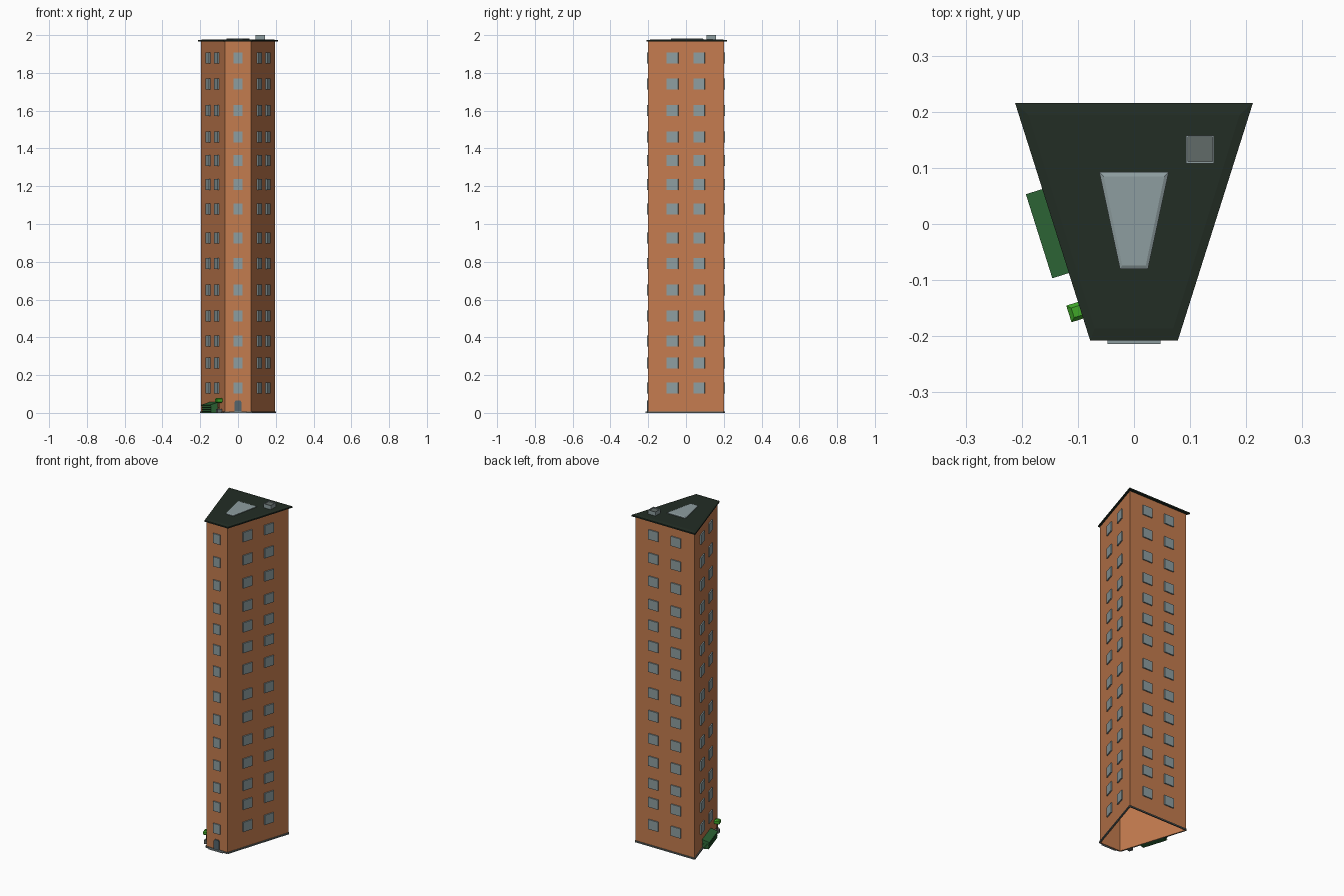
import bpy, bmesh, math
from mathutils import Vector

if "Cube" in bpy.data.objects:
    bpy.data.objects.remove(bpy.data.objects["Cube"])


def mat(name, col):
    m = bpy.data.materials.new(name)
    m.diffuse_color = (*col, 1)
    m.use_nodes = True
    m.node_tree.nodes["Principled BSDF"].inputs["Base Color"].default_value = m.diffuse_color
    return m


BRICK = mat("orange_brick", (0.55, 0.2, 0.077))
ROOF = mat("dark_roof", (0.016, 0.026, 0.018))
GLASS = mat("grey_glass", (0.27, 0.34, 0.35))
STONE = mat("mid_grey", (0.12, 0.145, 0.14))
DOOR = mat("slate_door", (0.09, 0.13, 0.15))
GREEN = mat("dark_green", (0.027, 0.135, 0.037))
LEAF = mat("bright_green", (0.05, 0.38, 0.022))
BARK = mat("brown_bark", (0.08, 0.04, 0.02))


def finish(name, bm, m):
    bmesh.ops.recalc_face_normals(bm, faces=bm.faces)
    me = bpy.data.meshes.new(name)
    bm.to_mesh(me)
    bm.free()
    ob = bpy.data.objects.new(name, me)
    bpy.context.collection.objects.link(ob)
    me.materials.append(m)
    return ob


def trap(front, back, y0, y1):
    """Trapezoid outline from half widths at the front and back."""
    return [(-front, y0), (front, y0), (back, y1), (-back, y1)]


def loft(bm, rings, bottom=True):
    """Join stacked (outline, z) rings into a closed solid."""
    loops = [[bm.verts.new((x, y, z)) for x, y in pts] for pts, z in rings]
    n = len(loops[0])
    for a, b in zip(loops, loops[1:]):
        for i in range(n):
            j = (i + 1) % n
            bm.faces.new((a[i], a[j], b[j], b[i]))
    bm.faces.new(loops[-1])
    if bottom:
        bm.faces.new(loops[0][::-1])


def solid(name, rings, m, bottom=True):
    bm = bmesh.new()
    loft(bm, rings, bottom)
    return finish(name, bm, m)


class Wall:
    """Local frame: u along the wall, d outwards, z up."""
    def __init__(self, a, b):
        self.c = (Vector(a) + Vector(b)) / 2
        self.t = (Vector(b) - Vector(a)).normalized()
        self.n = Vector((self.t.y, -self.t.x))

    def rect(self, u, d0, d1, w):
        c, t, n = self.c, self.t, self.n
        return [tuple(c + t * (u + s * w / 2) + n * d)
                for s, d in ((-1, d0), (-1, d1), (1, d1), (1, d0))]

    def box(self, bm, u, w, d0, d1, z0, z1):
        r = self.rect(u, d0, d1, w)
        loft(bm, [(r, z0), (r, z1)])

    def profile(self, bm, pts, u, w):
        """Extrude (d, z) points along the wall."""
        ends = []
        for s in (-1, 1):
            ring = []
            for d, z in pts:
                p = self.c + self.t * (u + s * w / 2) + self.n * d
                ring.append(bm.verts.new((p.x, p.y, z)))
            ends.append(ring)
        k = len(pts)
        for i in range(k):
            j = (i + 1) % k
            bm.faces.new((ends[0][i], ends[0][j], ends[1][j], ends[1][i]))
        bm.faces.new(ends[0])
        bm.faces.new(ends[1][::-1])


# tower shell, open underneath
plan = trap(0.07, 0.196, -0.2, 0.2)
tower = solid("tower_walls", [(plan, 0.0), (plan, 1.966)], BRICK, bottom=False)
mod = tower.modifiers.new("thickness", 'SOLIDIFY')
mod.thickness = 0.004
mod.offset = -1

front, right, back, left = [Wall(plan[i], plan[(i + 1) % 4]) for i in range(4)]

# thin base trim
bm = bmesh.new()
for w, length in ((front, 0.14), (right, 0.42), (back, 0.392), (left, 0.42)):
    w.box(bm, 0, length, 0, 0.006, 0, 0.008)
finish("base_trim", bm, STONE)

# windows on every storey
levels = [0.132, 0.265, 0.38, 0.514, 0.65, 0.79, 0.927,
          1.08, 1.21, 1.335, 1.46, 1.60, 1.74, 1.88]
for name, w, cols, wid in (("front_windows", front, (0,), 0.047),
                           ("right_windows", right, (-0.074, 0.074), 0.062),
                           ("back_windows", back, (-0.075, 0.075), 0.064),
                           ("left_windows", left, (-0.074, 0.074), 0.062)):
    bm = bmesh.new()
    for z in levels:
        for u in cols:
            w.box(bm, u, wid, -0.001, 0.007, z - 0.029, z + 0.029)
    finish(name, bm, GLASS)

# roof slab with a slightly raised middle
eave = trap(0.078, 0.212, -0.208, 0.216)
deck = trap(0.070, 0.188, -0.186, 0.194)
solid("roof", [(eave, 1.965), (eave, 1.973), (deck, 1.976)], ROOF)

# skylight
solid("skylight", [(trap(0.025, 0.062, -0.08, 0.093), 1.972),
                   (trap(0.025, 0.062, -0.08, 0.093), 1.980),
                   (trap(0.021, 0.054, -0.074, 0.085), 1.983)], GLASS)


# roof vent with a sunken top
def square(cx, cy, r):
    return [(cx - r, cy - r), (cx + r, cy - r), (cx + r, cy + r), (cx - r, cy + r)]


vent = solid("roof_vent", [(square(0.118, 0.133, 0.025), 1.972),
                           (square(0.118, 0.133, 0.025), 2.0),
                           (square(0.118, 0.133, 0.022), 2.0),
                           (square(0.118, 0.133, 0.022), 1.994)], GLASS)
vent.data.materials.append(STONE)
for p in vent.data.polygons:
    if abs(p.center.z - 1.994) < 0.001:
        p.material_index = 1

# entrance step and door with clipped top corners
bm = bmesh.new()
front.box(bm, 0, 0.095, 0, 0.014, 0, 0.007)
finish("entrance_step", bm, GLASS)
bm = bmesh.new()
outline = [(-0.018, 0.007), (0.018, 0.007), (0.018, 0.057),
           (0.012, 0.066), (-0.012, 0.066), (-0.018, 0.057)]
rings = [[bm.verts.new((x, y, z)) for x, z in outline] for y in (-0.199, -0.207)]
for i in range(6):
    j = (i + 1) % 6
    bm.faces.new((rings[0][i], rings[0][j], rings[1][j], rings[1][i]))
bm.faces.new(rings[1])
finish("front_door", bm, DOOR)

# sloped green bin by the left wall, with side ribs
u_bin = 0.01
bm = bmesh.new()
left.profile(bm, [(-0.002, 0), (0.036, 0), (0.036, 0.038), (-0.002, 0.052)], u_bin, 0.15)
for z in (0.006, 0.016, 0.026):
    left.box(bm, u_bin, 0.154, 0, 0.039, z, z + 0.004)
left.profile(bm, [(-0.002, 0.051), (0.041, 0.037), (0.041, 0.043), (-0.002, 0.057)],
             u_bin, 0.157)
finish("green_bin", bm, GREEN)

# potted shrub further forward
u_pot = 0.158
bm = bmesh.new()
left.box(bm, u_pot, 0.024, 0.004, 0.028, 0, 0.02)
finish("shrub_pot", bm, STONE)
bm = bmesh.new()
left.box(bm, u_pot, 0.006, 0.013, 0.019, 0.018, 0.06)
finish("shrub_stem", bm, BARK)
big, small = left.rect(u_pot, 0.0, 0.032, 0.031), left.rect(u_pot, 0.007, 0.025, 0.018)
solid("shrub_leaves", [(small, 0.053), (big, 0.058), (big, 0.073), (small, 0.08)], LEAF)
